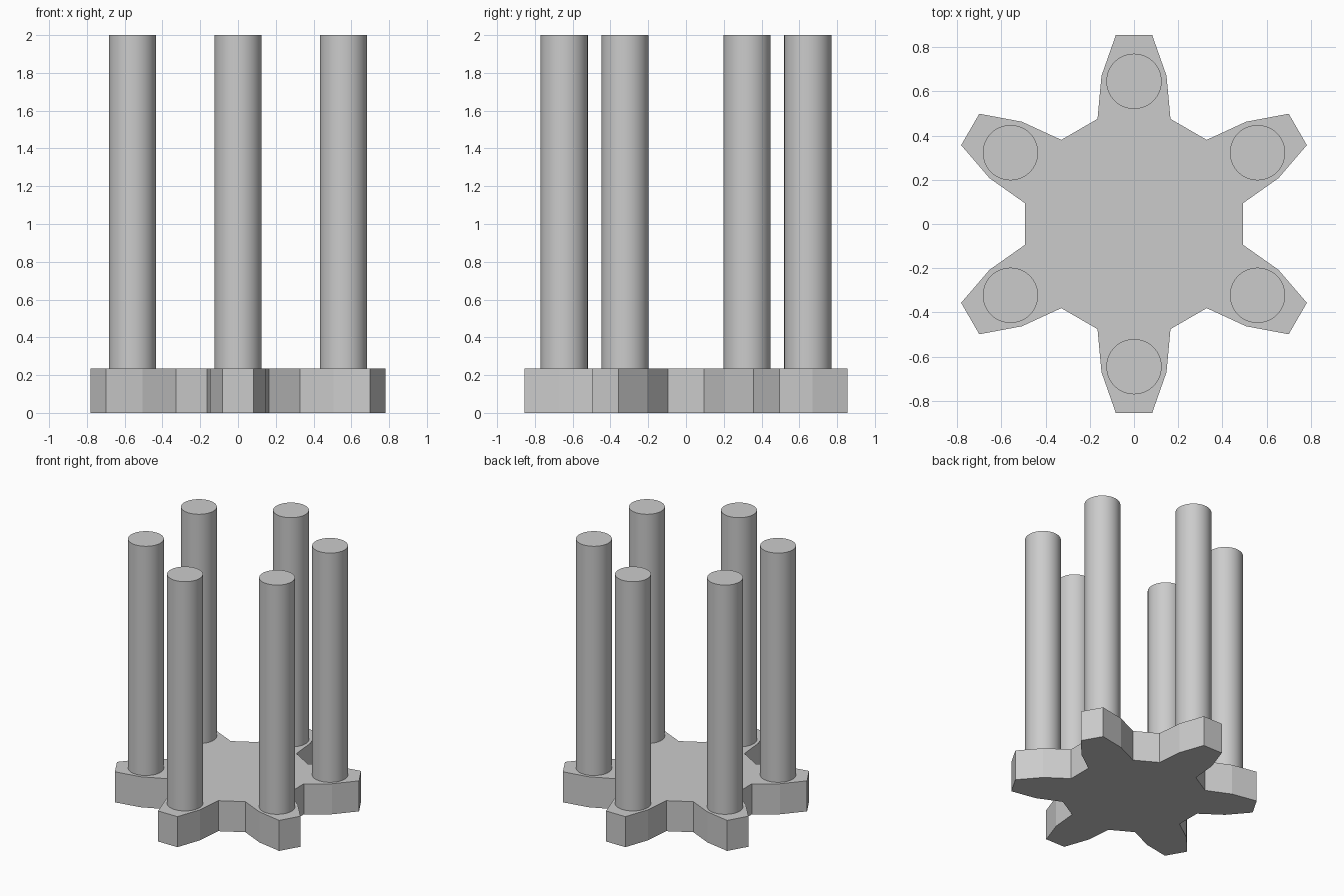
import bpy
import bmesh
from math import radians, sin, cos
from mathutils import Matrix, Vector

cube = bpy.data.objects.get("Cube")
if cube:
    bpy.data.objects.remove(cube, do_unlink=True)

TEETH = 6
BASE_HEIGHT = 0.235
ROD_TOP = 2.0
ROD_RADIUS = 0.125
ROD_RING = 0.645

# Single grey material
grey = bpy.data.materials.new("plain_grey")
grey.use_nodes = True
colour = (0.6, 0.6, 0.6, 1.0)
grey.diffuse_color = colour
grey.node_tree.nodes["Principled BSDF"].inputs["Base Color"].default_value = colour


def make_object(name, bm):
    mesh = bpy.data.meshes.new(name)
    bmesh.ops.recalc_face_normals(bm, faces=bm.faces)
    bm.to_mesh(mesh)
    bm.free()
    mesh.materials.append(grey)
    obj = bpy.data.objects.new(name, mesh)
    bpy.context.collection.objects.link(obj)
    return obj


# Gear base: one tooth profile, mirrored and repeated around the centre
half = [(0.165, 0.475), (0.147, 0.67), (0.082, 0.855)]
tooth = half + [(-x, y) for x, y in reversed(half)]
bm = bmesh.new()
outline = []
for i in range(TEETH):
    turn = Matrix.Rotation(radians(360 / TEETH * i), 3, "Z")
    outline += [bm.verts.new(turn @ Vector((x, y, 0))) for x, y in tooth]
bottom = bm.faces.new(outline)
extruded = bmesh.ops.extrude_face_region(bm, geom=[bottom], use_keep_orig=True)
top_verts = [g for g in extruded["geom"] if isinstance(g, bmesh.types.BMVert)]
bmesh.ops.translate(bm, verts=top_verts, vec=(0, 0, BASE_HEIGHT))
make_object("gear_base", bm)

# Upright rods, one on each tooth
for i in range(TEETH):
    angle = radians(90 + 360 / TEETH * i)
    bm = bmesh.new()
    bmesh.ops.create_cone(bm, cap_ends=True, segments=64, radius1=ROD_RADIUS,
                          radius2=ROD_RADIUS, depth=ROD_TOP - BASE_HEIGHT)
    rod = make_object(f"rod_{i + 1}", bm)
    rod.location = (ROD_RING * cos(angle), ROD_RING * sin(angle),
                    (ROD_TOP + BASE_HEIGHT) / 2)
    bpy.ops.object.select_all(action="DESELECT")
    rod.select_set(True)
    bpy.context.view_layer.objects.active = rod
    bpy.ops.object.shade_smooth_by_angle(angle=radians(30))
